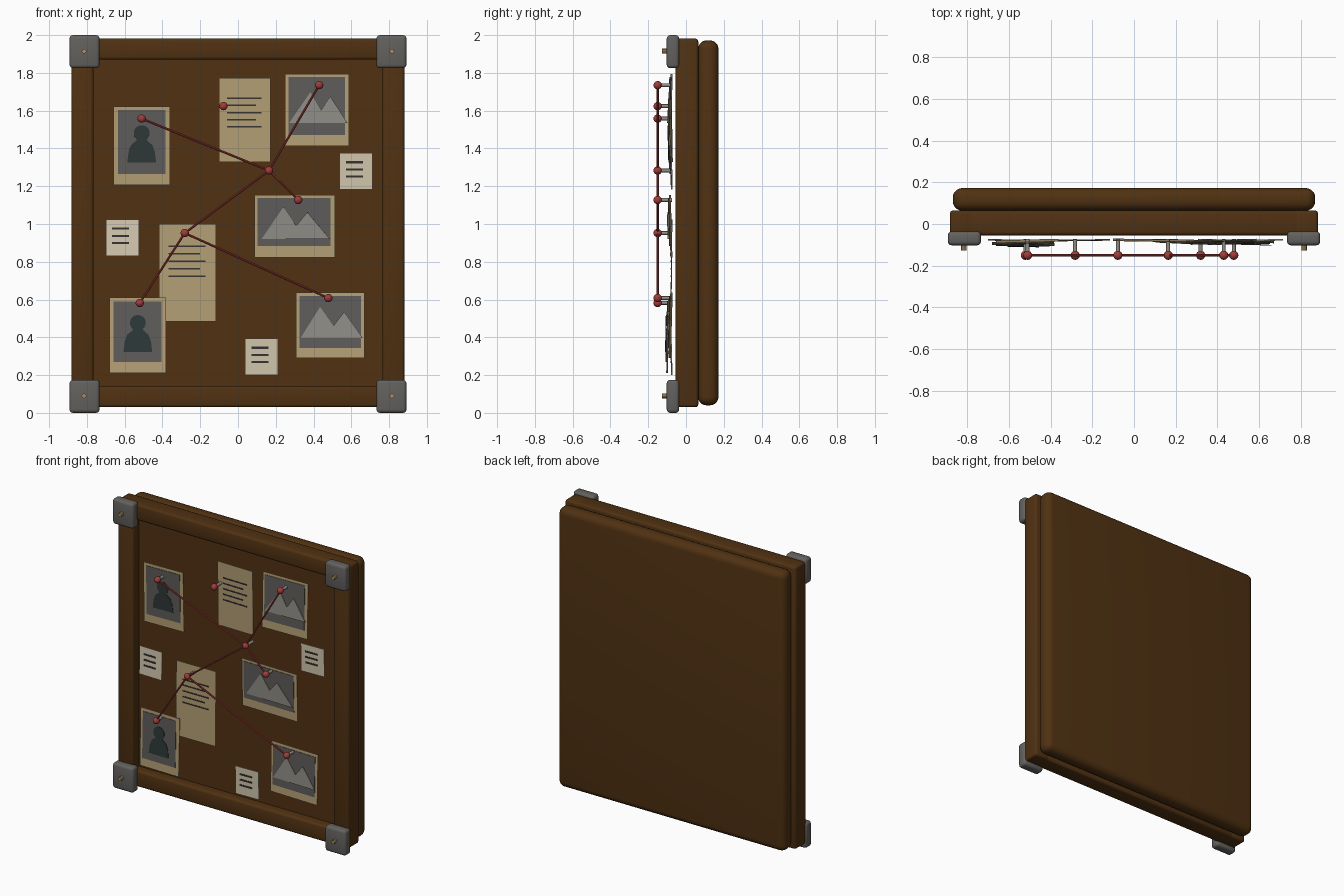
import bpy, bmesh, math
from mathutils import Vector, Matrix

if "Cube" in bpy.data.objects:
    bpy.data.objects.remove(bpy.data.objects["Cube"])

def material(name, rgb):
    m = bpy.data.materials.new(name)
    m.diffuse_color = (*rgb, 1)
    m.use_nodes = True
    m.node_tree.nodes["Principled BSDF"].inputs["Base Color"].default_value = m.diffuse_color
    return m

WOOD = material("dark_wood", (0.080, 0.031, 0.006))
STEEL = material("bracket_grey", (0.125, 0.120, 0.112))
BRASS = material("brass", (0.40, 0.29, 0.12))
PAPER = material("tan_paper", (0.46, 0.35, 0.18))
PHOTO = material("photo_grey", (0.115, 0.110, 0.105))
HILL = material("hill_grey", (0.28, 0.27, 0.24))
SHADE = material("silhouette", (0.027, 0.040, 0.040))
CREAM = material("cream_note", (0.66, 0.58, 0.43))
INK = material("ink", (0.035, 0.033, 0.032))
RED = material("red", (0.36, 0.045, 0.04))

def finish(name, bm, mats, smooth=False):
    bmesh.ops.recalc_face_normals(bm, faces=bm.faces)
    me = bpy.data.meshes.new(name)
    bm.to_mesh(me)
    bm.free()
    for m in mats:
        me.materials.append(m)
    ob = bpy.data.objects.new(name, me)
    bpy.context.collection.objects.link(ob)
    if smooth:
        bpy.ops.object.select_all(action='DESELECT')
        ob.select_set(True)
        bpy.context.view_layer.objects.active = ob
        bpy.ops.object.shade_smooth_by_angle(angle=math.radians(40))
    return ob

def box(name, lo, hi, mat, bevel=0, seg=3):
    bm = bmesh.new()
    lo, hi = Vector(lo), Vector(hi)
    bmesh.ops.create_cube(bm, size=1, matrix=Matrix.Translation((lo + hi) / 2)
                          @ Matrix.Diagonal((*(hi - lo), 1)))
    if bevel:
        bmesh.ops.bevel(bm, geom=bm.edges[:], offset=bevel, segments=seg,
                        profile=0.5, affect='EDGES')
    return finish(name, bm, [mat], True)

def rod(name, a, b, r, mat, sides=10):
    a, b = Vector(a), Vector(b)
    d = b - a
    bm = bmesh.new()
    bmesh.ops.create_cone(bm, cap_ends=True, segments=sides, radius1=r, radius2=r, depth=d.length,
                          matrix=Matrix.Translation((a + b) / 2) @ d.to_track_quat('Z', 'Y').to_matrix().to_4x4())
    return finish(name, bm, [mat], True)

# Backing panel, inner board and frame rails
box("backing_panel", (-0.868, 0.064, 0.04), (0.868, 0.172, 1.972), WOOD, 0.045, 5)
box("inner_board", (-0.80, 0.01, 0.10), (0.80, 0.08, 1.92), WOOD)
for s, side in ((-1, "left"), (1, "right")):
    xs = sorted((s * 0.882, s * 0.765))
    box(side + "_rail", (xs[0], -0.055, 0.03), (xs[1], 0.065, 1.982), WOOD, 0.016)
for z, side in ((0.03, "bottom"), (1.87, "top")):
    box(side + "_rail", (-0.875, -0.054, z), (0.875, 0.064, z + 0.112), WOOD, 0.016)

# Corner brackets with bolts
for s in (-1, 1):
    for z in (0, 1.825):
        xs = sorted((s * 0.733, s * 0.892))
        box("corner_bracket", (xs[0], -0.102, z), (xs[1], -0.036, z + 0.175), STEEL, 0.018)
        zb = z + 0.09
        rod("bracket_bolt", (s * 0.815, -0.128, zb), (s * 0.815, -0.095, zb), 0.013, BRASS, 8)

# Cards: flat layered plates, each layer = (outline, depth in front, material)
def rect(x0, z0, x1, z1):
    return [(x0, z0), (x1, z0), (x1, z1), (x0, z1)]

def card(name, layers, y=-0.078, tilt=(0, 0)):
    mats = list(dict.fromkeys(l[2] for l in layers))
    cx = sum(p[0] for p in layers[0][0]) / 4
    cz = sum(p[1] for p in layers[0][0]) / 4
    bm = bmesh.new()
    for pts, depth, mat in layers:
        front = [bm.verts.new((x - cx, -depth - 0.003, z - cz)) for x, z in pts]
        back = [bm.verts.new((x - cx, -depth, z - cz)) for x, z in pts]
        n = len(pts)
        faces = [bm.faces.new(front), bm.faces.new(back[::-1])]
        faces += [bm.faces.new((front[i], back[i], back[(i + 1) % n], front[(i + 1) % n])) for i in range(n)]
        for f in faces:
            f.material_index = mats.index(mat)
    ob = finish(name, bm, mats)
    ob.location = (cx, y, cz)
    ob.rotation_euler = (math.radians(tilt[0]), 0, math.radians(tilt[1]))

def portrait(paper, photo, cx, hz, y, tilt):
    head = [(cx + 0.042 * math.cos(a * math.pi / 10), hz + 0.042 * math.sin(a * math.pi / 10)) for a in range(20)]
    half = [(0.076, -0.155), (0.070, -0.10), (0.056, -0.062), (0.035, -0.045), (0.020, -0.030)]
    body = [(cx + x, hz + z) for x, z in half] + [(cx - x, hz + z) for x, z in half[::-1]]
    card("portrait_photo", [(rect(*paper), 0, PAPER), (rect(*photo), 0.006, PHOTO),
                            (body, 0.011, SHADE), (head, 0.0125, SHADE)], y, tilt)

portrait((-0.66, 1.206, -0.361, 1.622), (-0.636, 1.265, -0.383, 1.603), -0.51, 1.481, -0.080, (1.5, 1.5))
portrait((-0.681, 0.212, -0.38, 0.611), (-0.66, 0.27, -0.404, 0.59), -0.53, 0.476, -0.094, (-1.5, -1))

def landscape(paper, photo, base, hills, tilt):
    layers = [(rect(*paper), 0, PAPER), (rect(*photo), 0.006, PHOTO)]
    for i, (x0, px, x1, pz) in enumerate(hills):
        layers.append(([(x0, base), (x1, base), (px, pz)], 0.011 + 0.003 * i, HILL))
    card("landscape_photo", layers, -0.080, tilt)

landscape((0.248, 1.413, 0.588, 1.794), (0.266, 1.471, 0.567, 1.778), 1.534,
          [(0.27, 0.383, 0.475, 1.698), (0.395, 0.488, 0.58, 1.675)], (-1.5, 1.5))
landscape((0.087, 0.823, 0.514, 1.153), (0.103, 0.884, 0.491, 1.138), 0.92,
          [(0.125, 0.24, 0.355, 1.09), (0.25, 0.367, 0.488, 1.063)], (1.5, -1))
landscape((0.306, 0.291, 0.67, 0.638), (0.325, 0.344, 0.652, 0.619), 0.397,
          [(0.332, 0.435, 0.55, 0.561), (0.457, 0.562, 0.66, 0.534)], (-1.5, -1.5))

def written(name, sheet, mat, x0, x1, z, count, gap, thick, tilt):
    layers = [(rect(*sheet), 0, mat)]
    for i in range(count):
        end = x1 - (0.03 if i % 2 else 0)
        end = x1 if count == 3 else end
        layers.append((rect(x0, z - i * gap - thick / 2, end, z - i * gap + thick / 2), 0.003, INK))
    card(name, layers, -0.076, tilt)

written("letter", (-0.10, 1.328, 0.171, 1.772), PAPER, -0.058, 0.125, 1.666, 5, 0.038, 0.008, (1, -1))
written("letter", (-0.417, 0.484, -0.116, 1.0), PAPER, -0.367, -0.172, 0.882, 5, 0.0395, 0.008, (-0.5, 0.5))
for x, z, t in ((0.538, 1.183, 1.5), (-0.70, 0.831, -1.5), (0.037, 0.201, 1.5)):
    written("small_note", (x, z, x + 0.175, z + 0.194), CREAM, x + 0.034, x + 0.124, z + 0.144, 3, 0.038, 0.011, (t, t))

# Push pins
PINS = [(-0.51, 1.558), (-0.077, 1.624), (0.43, 1.735), (0.164, 1.283),
        (0.319, 1.127), (-0.282, 0.952), (-0.52, 0.582), (0.478, 0.608)]
YP = -0.15
for x, z in PINS:
    rod("pin_shaft", (x, YP, z), (x, -0.073, z), 0.010, HILL)
    bm = bmesh.new()
    bmesh.ops.create_uvsphere(bm, u_segments=16, v_segments=10, radius=0.022,
                              matrix=Matrix.Translation((x, YP, z)))
    finish("pin_head", bm, [RED], True)

# Red string between pins
for a, b in ((0, 3), (2, 3), (3, 4), (3, 5), (5, 6), (5, 7)):
    rod("red_string", (PINS[a][0], YP, PINS[a][1]), (PINS[b][0], YP, PINS[b][1]), 0.006, RED, 8)
